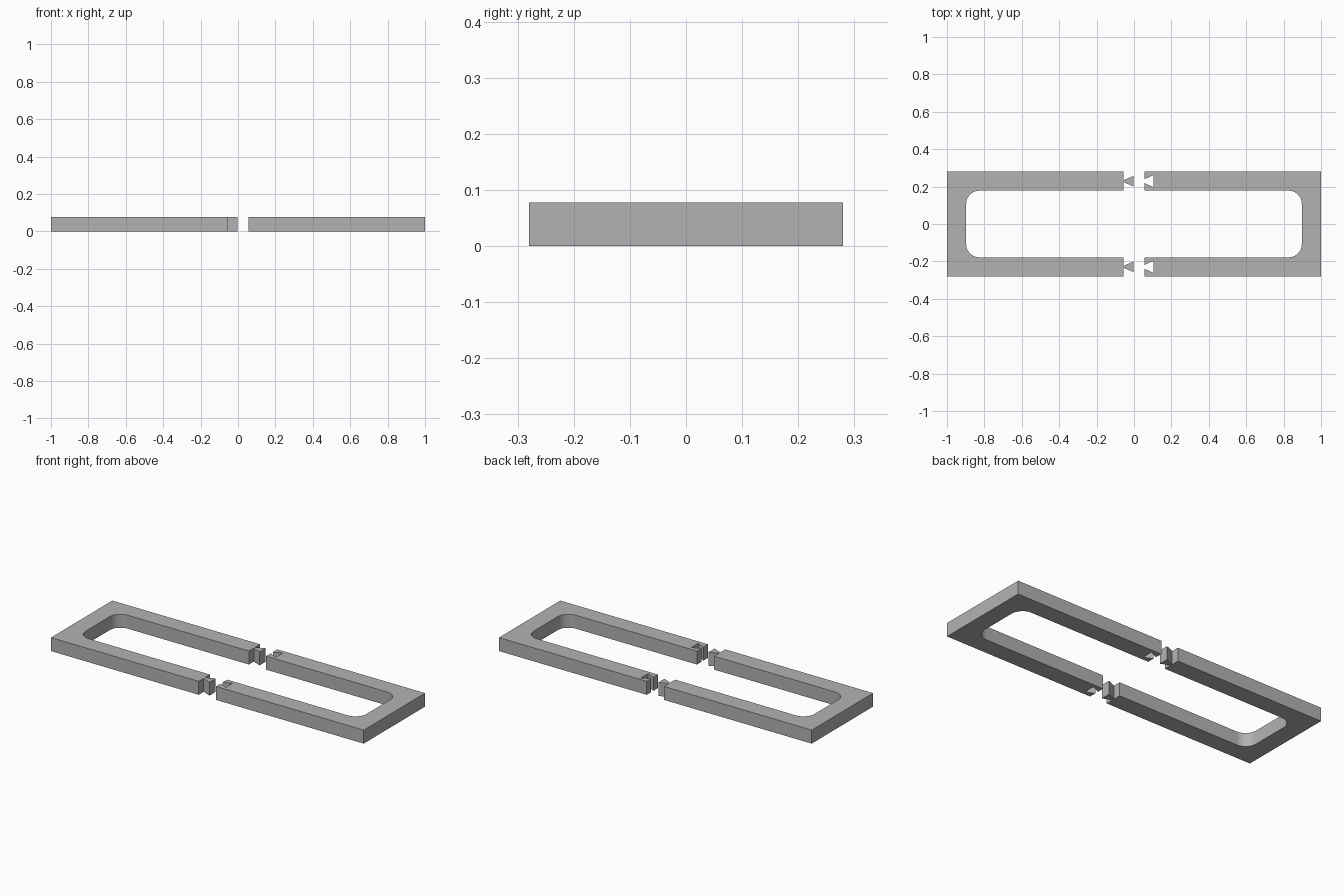
import bpy, bmesh
from math import pi, cos, sin

cube = bpy.data.objects.get("Cube")
if cube:
    bpy.data.objects.remove(cube, do_unlink=True)

HEIGHT = 0.078
OUT_X, OUT_Y = 1.0, 0.28        # outer frame half sizes
IN_X, IN_Y, RADIUS = 0.897, 0.178, 0.07
ARM_Y = 0.229                   # centre line of each arm
END_X = 0.055                   # where the arms stop

grey = bpy.data.materials.new("plain grey")
grey.use_nodes = True
COLOUR = (0.45, 0.45, 0.45, 1)
grey.diffuse_color = COLOUR
grey.node_tree.nodes["Principled BSDF"].inputs["Base Color"].default_value = COLOUR


def plate(name, outline):
    """Extrude a flat outline to the full height."""
    bm = bmesh.new()
    face = bm.faces.new([bm.verts.new((x, y, 0)) for x, y in outline])
    top = bmesh.ops.extrude_face_region(bm, geom=[face])["geom"]
    bmesh.ops.translate(bm, vec=(0, 0, HEIGHT),
                        verts=[v for v in top if isinstance(v, bmesh.types.BMVert)])
    bmesh.ops.recalc_face_normals(bm, faces=bm.faces)
    mesh = bpy.data.meshes.new(name)
    bm.to_mesh(mesh)
    bm.free()
    mesh.materials.append(grey)
    obj = bpy.data.objects.new(name, mesh)
    bpy.context.collection.objects.link(obj)
    bpy.ops.object.select_all(action="DESELECT")
    obj.select_set(True)
    bpy.context.view_layer.objects.active = obj
    bpy.ops.object.shade_smooth_by_angle(angle=pi / 6)
    return obj


def u_frame(name, side, notch):
    """U-shaped half frame; notch lists (x, y offset) points across an arm end."""
    upper = [(OUT_X, OUT_Y), (END_X, OUT_Y)]
    upper += [(x, ARM_Y + dy) for x, dy in notch]
    upper.append((END_X, IN_Y))
    for i in range(13):         # rounded inner corner
        a = pi / 2 * (1 - i / 12)
        upper.append((IN_X - RADIUS + RADIUS * cos(a),
                      IN_Y - RADIUS + RADIUS * sin(a)))
    lower = [(x, -y) for x, y in reversed(upper)]
    return plate(name, [(side * x, y) for x, y in upper + lower])


# Half with dovetail sockets, and the plain half
SOCKET = [(END_X, 0.010), (0.104, 0.032), (0.104, -0.032), (END_X, -0.010)]
u_frame("socket_half_frame", 1, SOCKET)
u_frame("tab_half_frame", -1, [])

# Dovetail tabs on the arms of the plain half
for label, side in (("back", 1), ("front", -1)):
    plate(label + "_dovetail_tab",
          [(x, side * ARM_Y + dy) for x, dy in
           ((-0.062, 0.003), (-0.003, 0.028), (-0.003, -0.028), (-0.062, -0.003))])
